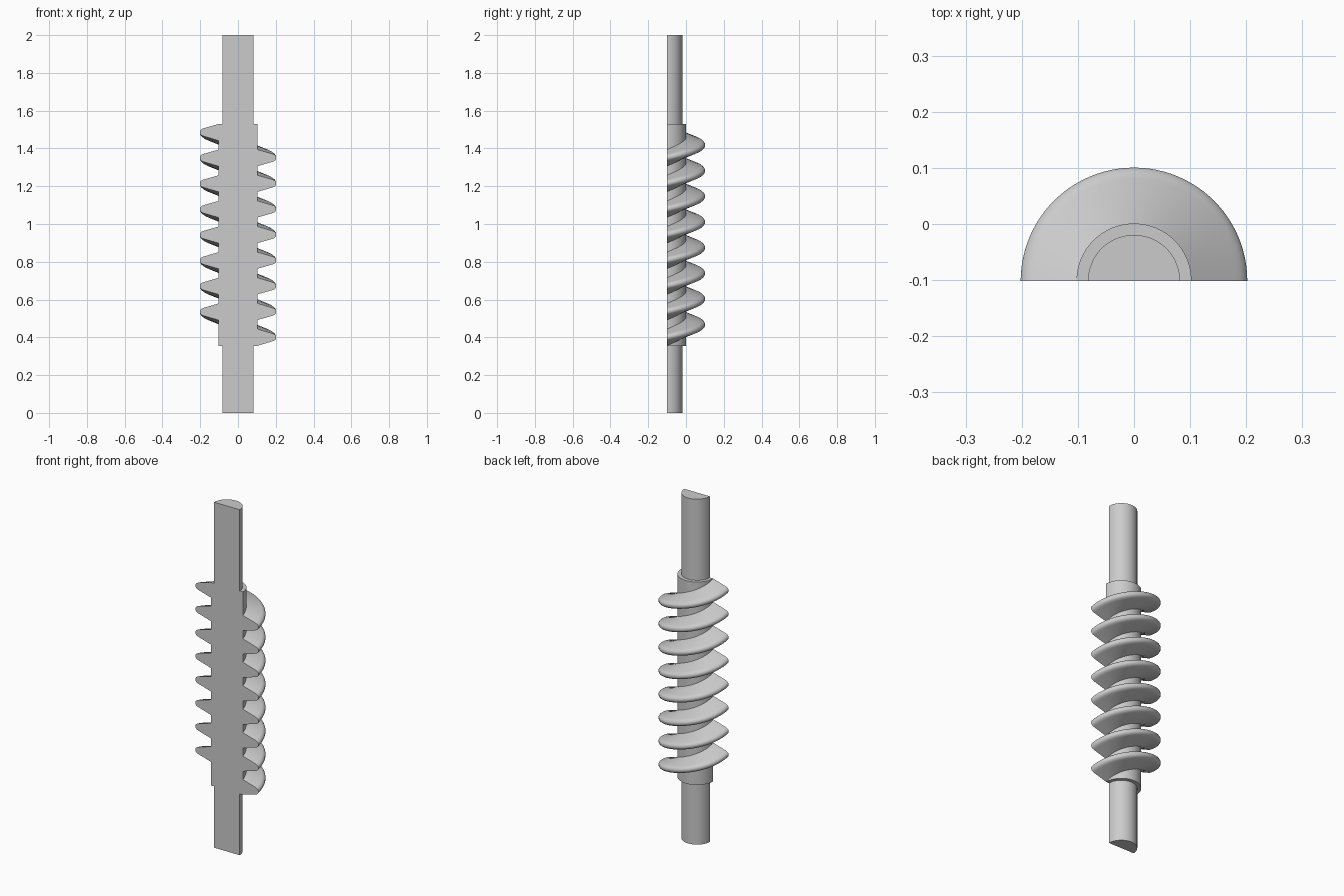
import bpy, bmesh, math

if "Cube" in bpy.data.objects:
    bpy.data.objects.remove(bpy.data.objects["Cube"])

AXIS_Y = -0.1015          # flat cut plane holds the shaft axis
SHAFT_R, SLEEVE_R, TIP_R = 0.082, 0.1025, 0.203
SLEEVE_Z0, SLEEVE_Z1 = 0.355, 1.53
RIB_COUNT, RISE, ROOT_HALF = 8, 0.1358, 0.0445
STEPS = 48

steel = bpy.data.materials.new("grey steel")
steel.diffuse_color = (0.6, 0.6, 0.6, 1)
steel.use_nodes = True
steel.node_tree.nodes["Principled BSDF"].inputs["Base Color"].default_value = steel.diffuse_color


def half_sweep(name, profile, rise=0.0):
    """Sweep a closed (radius, z) profile half a turn behind the cut plane."""
    bm = bmesh.new()
    rings = []
    for i in range(STEPS + 1):
        t = i / STEPS
        c, s = math.cos(math.pi * t), math.sin(math.pi * t)
        rings.append([bm.verts.new((r * c, AXIS_Y + r * s, z + rise * t))
                      for r, z in profile])
    n = len(profile)
    for a, b in zip(rings, rings[1:]):
        for j in range(n):
            k = (j + 1) % n
            if profile[j][0] == 0 and profile[k][0] == 0:
                continue          # no wall along the axis itself
            bm.faces.new((a[j], a[k], b[k], b[j]))
    bm.faces.new(rings[0])
    bm.faces.new(rings[-1])
    bmesh.ops.remove_doubles(bm, verts=bm.verts, dist=1e-5)
    bmesh.ops.recalc_face_normals(bm, faces=bm.faces)
    mesh = bpy.data.meshes.new(name)
    bm.to_mesh(mesh)
    bm.free()
    mesh.materials.append(steel)
    obj = bpy.data.objects.new(name, mesh)
    bpy.context.collection.objects.link(obj)
    bpy.context.view_layer.objects.active = obj
    obj.select_set(True)
    bpy.ops.object.shade_smooth_by_angle(angle=math.radians(35))
    obj.select_set(False)
    return obj


# Stepped shaft with its thicker threaded sleeve
half_sweep("shaft", [(0, 0), (SHAFT_R, 0), (SHAFT_R, SLEEVE_Z0),
                     (SLEEVE_R, SLEEVE_Z0), (SLEEVE_R, SLEEVE_Z1),
                     (SHAFT_R, SLEEVE_Z1), (SHAFT_R, 2), (0, 2)])

# Tapered tooth section with a rounded tip
lower = [(SLEEVE_R - 0.002, -ROOT_HALF), (0.182, -0.021), (0.191, -0.0175),
         (0.198, -0.012), (0.202, -0.005)]
tooth = lower + [(r, -z) for r, z in reversed(lower)]

# Thread ribs, each rising from the right edge to the left edge
first_z = SLEEVE_Z0 + ROOT_HALF
for i in range(RIB_COUNT):
    z0 = first_z + i * RISE
    half_sweep(f"thread_rib_{i + 1}", [(r, z + z0) for r, z in tooth], RISE)
